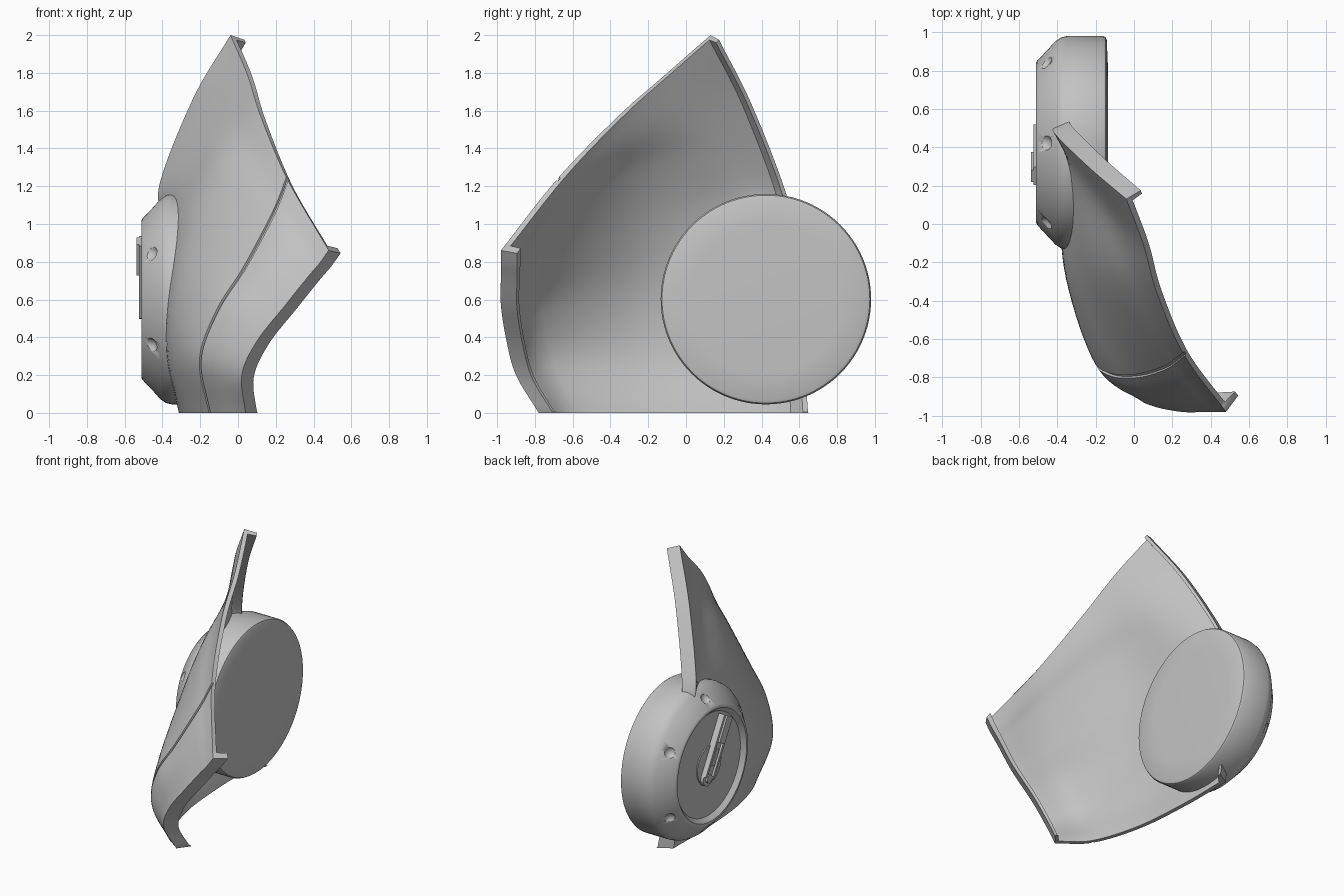
import bpy, bmesh, math
from mathutils import Vector, Matrix

if "Cube" in bpy.data.objects:
    bpy.data.objects.remove(bpy.data.objects["Cube"], do_unlink=True)

grey = bpy.data.materials.new("plain_grey")
grey.use_nodes = True
grey.diffuse_color = (0.55, 0.55, 0.55, 1)
grey.node_tree.nodes["Principled BSDF"].inputs["Base Color"].default_value = grey.diffuse_color


def finish(name, bm, angle=35):
    """Turn a bmesh into a named, shaded object."""
    bmesh.ops.recalc_face_normals(bm, faces=bm.faces[:])
    mesh = bpy.data.meshes.new(name)
    bm.to_mesh(mesh)
    bm.free()
    mesh.materials.append(grey)
    obj = bpy.data.objects.new(name, mesh)
    bpy.context.scene.collection.objects.link(obj)
    bpy.ops.object.select_all(action="DESELECT")
    obj.select_set(True)
    bpy.context.view_layer.objects.active = obj
    bpy.ops.object.shade_smooth_by_angle(angle=math.radians(angle))
    return obj


def spline(points, t):
    """Smooth curve through points, t counted in point indices."""
    i = min(int(t), len(points) - 2)
    f = t - i
    b, c = points[i], points[i + 1]
    a = points[i - 1] if i > 0 else b * 2 - c
    d = points[i + 2] if i + 2 < len(points) else c * 2 - b
    return 0.5 * (2 * b + (c - a) * f + (2 * a - 5 * b + 4 * c - d) * f * f
                  + (3 * b - a - 3 * c + d) * f ** 3)


# Curved shell: rows climb from the bottom edge to the slanted top edge,
# each running from the back edge to the front edge
rows = [
    [(-.31, .59, 0), (-.31, .2, 0), (-.27, -.25, 0), (-.15, -.61, 0), (.04, -.78, 0)],
    [(-.35, .57, .3), (-.38, .2, .3), (-.35, -.28, .3), (-.2, -.73, .28), (.02, -.9, .2)],
    [(-.37, .54, .65), (-.38, .15, .65), (-.33, -.3, .62), (-.11, -.79, .54), (.1, -.95, .38)],
    [(-.37, .5, 1), (-.33, .15, 1.04), (-.22, -.3, .98), (.03, -.79, .76), (.25, -.98, .57)],
    [(-.42, .48, 1.19), (-.23, .13, 1.33), (-.09, -.3, 1.27), (.16, -.75, 1), (.37, -.98, .72)],
    [(-.24, .3, 1.66), (-.09, .02, 1.58), (.04, -.33, 1.44), (.22, -.71, 1.13), (.43, -.98, .79)],
    [(-.04, .13, 2), (.05, -.11, 1.79), (.12, -.36, 1.57), (.26, -.68, 1.24), (.48, -.98, .86)],
]
rows = [[Vector(p) for p in row] for row in rows]


def shell_point(u, v):
    return spline([spline(row, u) for row in rows], v)


def inward(u, v):
    e = 0.01
    u0, u1, v0, v1 = max(u - e, 0), min(u + e, 4), max(v - e, 0), min(v + e, 6)
    du = shell_point(u1, v) - shell_point(u0, v)
    dv = shell_point(u, v1) - shell_point(u, v0)
    n = -du.cross(dv)
    if v == 0:
        n.z = 0
    return n.normalized()


# Thin wall, with a deeper inward flange along the back and front edges
SEAM, FLANGE, WALL = 3, .07, .03
back_flange, front_flange = Vector((.075, .045, -.025)), Vector((.063, .085, -.015))
us = sorted([i / 8 for i in range(33)] + [SEAM - .025, SEAM - .02, SEAM + .02, SEAM + .025]
            + [FLANGE, FLANGE + .02, 4 - FLANGE - .02, 4 - FLANGE])
vs = [i / 8 for i in range(49)]
bm = bmesh.new()
outer, inner = [], []
for v in vs:
    out_row, in_row = [], []
    for u in us:
        p = shell_point(u, v)
        n = inward(u, v)
        p.z = max(p.z, 0)
        if u <= FLANGE:
            q = p + back_flange * (1.3 - .05 * v)
        elif u >= 4 - FLANGE:
            q = p + front_flange
        else:
            q = p + n * WALL
        q.z = 0 if v == 0 else max(q.z, 0)
        if abs(u - SEAM) < .022:
            p = p + n * .012          # engraved seam
        out_row.append(bm.verts.new(p))
        in_row.append(bm.verts.new(q))
    outer.append(out_row)
    inner.append(in_row)
for grid in (outer, inner):
    for a, b in zip(grid, grid[1:]):
        for i in range(len(us) - 1):
            bm.faces.new((a[i], a[i + 1], b[i + 1], b[i]))


def border(grid):
    return (grid[0] + [r[-1] for r in grid[1:]] + grid[-1][-2::-1]
            + [r[0] for r in grid[-2:0:-1]])


rim_out, rim_in = border(outer), border(inner)
for i in range(len(rim_out)):
    j = (i + 1) % len(rim_out)
    bm.faces.new((rim_out[i], rim_out[j], rim_in[j], rim_in[i]))
finish("side_shell", bm, 40)

# Round ear cup, turned around the x axis, with a dished outer face
CY, CZ = .423, .602
profile = [(-.135, 0), (-.136, .4), (-.142, .535), (-.148, .55), (-.16, .557), (-.35, .557),
           (-.38, .55), (-.41, .53), (-.505, .428), (-.51, .418), (-.51, .405), (-.48, .375),
           (-.48, 0)]
bm = bmesh.new()
verts = [bm.verts.new((x, CY, CZ + r)) for x, r in profile]
edges = [bm.edges.new(pair) for pair in zip(verts, verts[1:])]
bmesh.ops.spin(bm, geom=verts + edges, cent=(0, CY, CZ), axis=(1, 0, 0),
               angle=math.tau, steps=96)
bmesh.ops.remove_doubles(bm, verts=bm.verts[:], dist=.0005)
cup = finish("ear_cup", bm)

# Six screw dimples sunk into the sloped edge of the cup
bm = bmesh.new()
for k in range(6):
    a = math.radians(30 + 60 * k)
    spot = Matrix.Translation((-.475, CY + .5 * math.cos(a), CZ + .5 * math.sin(a)))
    bmesh.ops.create_uvsphere(bm, u_segments=20, v_segments=12, radius=.047, matrix=spot)
cutter = finish("dimple_cutter", bm)
cutter.hide_render = True
cut = cup.modifiers.new("dimples", "BOOLEAN")
cut.operation, cut.solver, cut.object = "DIFFERENCE", "EXACT", cutter
bpy.context.view_layer.objects.active = cup
bpy.ops.object.modifier_apply(modifier=cut.name)
bpy.data.objects.remove(cutter, do_unlink=True)

# Latch on the outer face, laid out along a tilted line
low, high = Vector((0, .485, .5)), Vector((0, .25, .91))
along = (high - low).normalized()
across = Vector((1, 0, 0)).cross(along)
length = (high - low).length


def disc(name, centre, radius, x0, x1):
    bm = bmesh.new()
    place = Matrix.Translation(((x0 + x1) / 2, centre.y, centre.z)) @ Matrix.Rotation(math.pi / 2, 4, "Y")
    bmesh.ops.create_cone(bm, cap_ends=True, segments=40, radius1=radius, radius2=radius,
                          depth=abs(x1 - x0), matrix=place)
    finish(name, bm)


def bar(name, start, end, side, width, x0, x1):
    """Block between two distances along the latch line."""
    bm = bmesh.new()
    mid = low + along * (start + end) / 2 + across * side + Vector(((x0 + x1) / 2, 0, 0))
    turn = Matrix((Vector((1, 0, 0)), across, along)).transposed().to_4x4()
    size = Matrix.Diagonal((abs(x1 - x0), width, end - start, 1))
    bmesh.ops.create_cube(bm, size=1, matrix=Matrix.Translation(mid) @ turn @ size)
    finish(name, bm)


disc("latch_base", Vector((0, CY, CZ)), .14, -.47, -.488)
bar("latch_plate", .03, length, 0, .11, -.47, -.51)
disc("latch_round_end", low + along * .03, .055, -.47, -.51)
for side, name in ((-1, "latch_rail_front"), (1, "latch_rail_back")):
    bar(name, .03, length, side * .045, .02, -.5, -.525)
bar("latch_top_block", length - .19, length, 0, .07, -.5, -.538)
bar("latch_slider", .12, .24, 0, .04, -.5, -.52)
disc("latch_pin", low + along * .03, .03, -.5, -.525)
